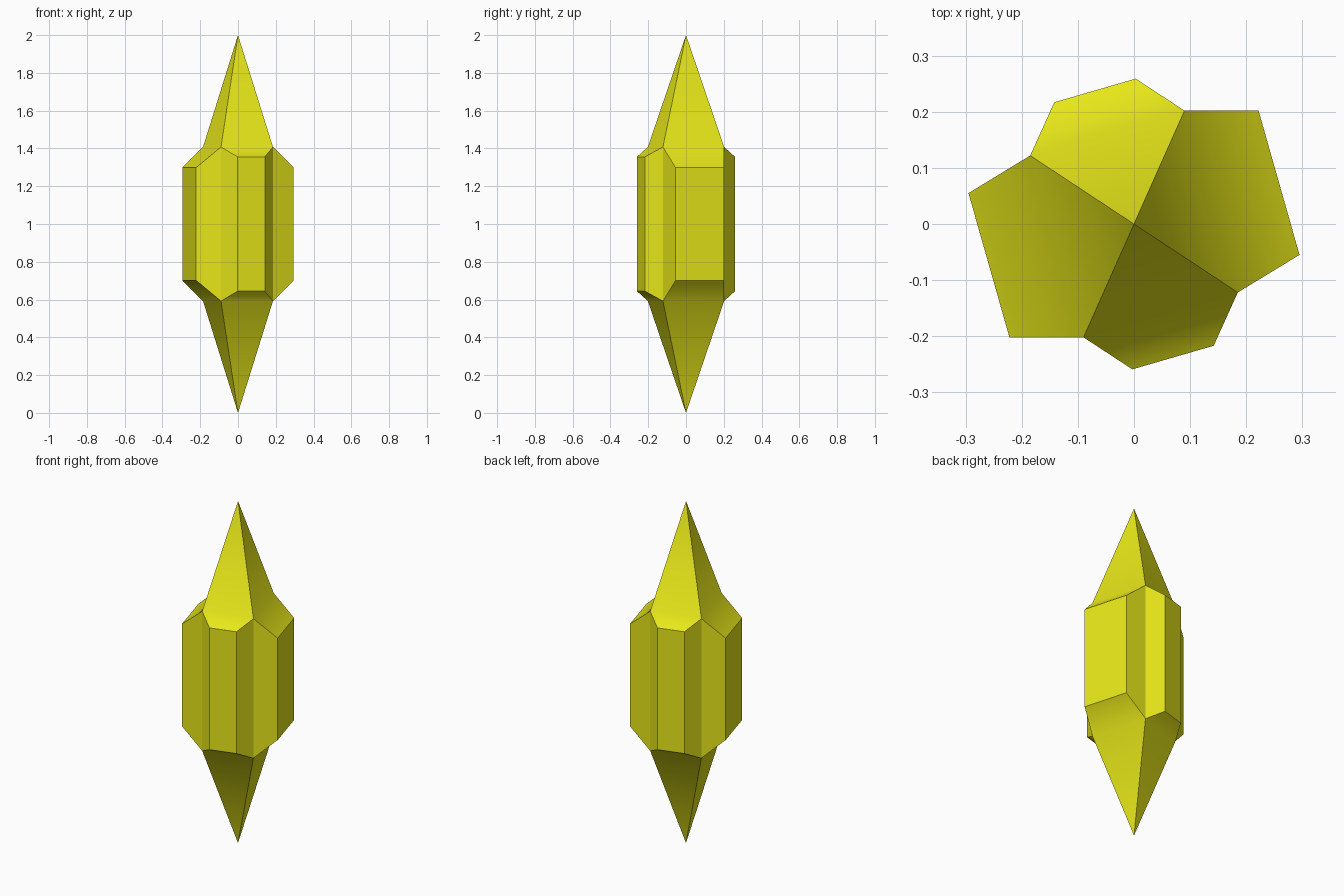
import bpy, bmesh

if "Cube" in bpy.data.objects:
    bpy.data.objects.remove(bpy.data.objects["Cube"])

# Half of the star-shaped outline: x, y, half height of the shaft edge
half = [(0.295, -0.055, 0.298), (0.222, 0.202, 0.298), (0.09, 0.202, 0.408),
        (0.003, 0.259, 0.356), (-0.142, 0.217, 0.356), (-0.185, 0.122, 0.408)]
outline = half + [(-x, -y, h) for x, y, h in half]
n = len(outline)

bm = bmesh.new()
rings = {}
soft = []

# Pointed caps: each has four petals, a steep triangle over a flared skirt
for s in (1, -1):
    ring = [bm.verts.new((x, y, 1 + s * h)) for x, y, h in outline]
    tip = bm.verts.new((0, 0, 1 + s))
    rings[s] = ring
    for i in range(2, n, 3):
        a, b, c, d = (ring[(i + k) % n] for k in range(4))
        bm.faces.new((tip, a, d))
        bm.faces.new((a, b, c, d))
        soft.append(bm.edges.get((a, d)))

# Faceted shaft
for i in range(n):
    j = (i + 1) % n
    bm.faces.new((rings[-1][i], rings[-1][j], rings[1][j], rings[1][i]))

# Crisp edges everywhere except the bend inside each petal
bmesh.ops.recalc_face_normals(bm, faces=bm.faces[:])
for f in bm.faces:
    f.smooth = True
for e in bm.edges:
    e.smooth = e in soft

mesh = bpy.data.meshes.new("crystal")
bm.to_mesh(mesh)
bm.free()
crystal = bpy.data.objects.new("crystal", mesh)
bpy.context.collection.objects.link(crystal)

mat = bpy.data.materials.new("yellow")
mat.diffuse_color = (0.8, 0.8, 0.01, 1)
mat.use_nodes = True
mat.node_tree.nodes["Principled BSDF"].inputs["Base Color"].default_value = mat.diffuse_color
mesh.materials.append(mat)
